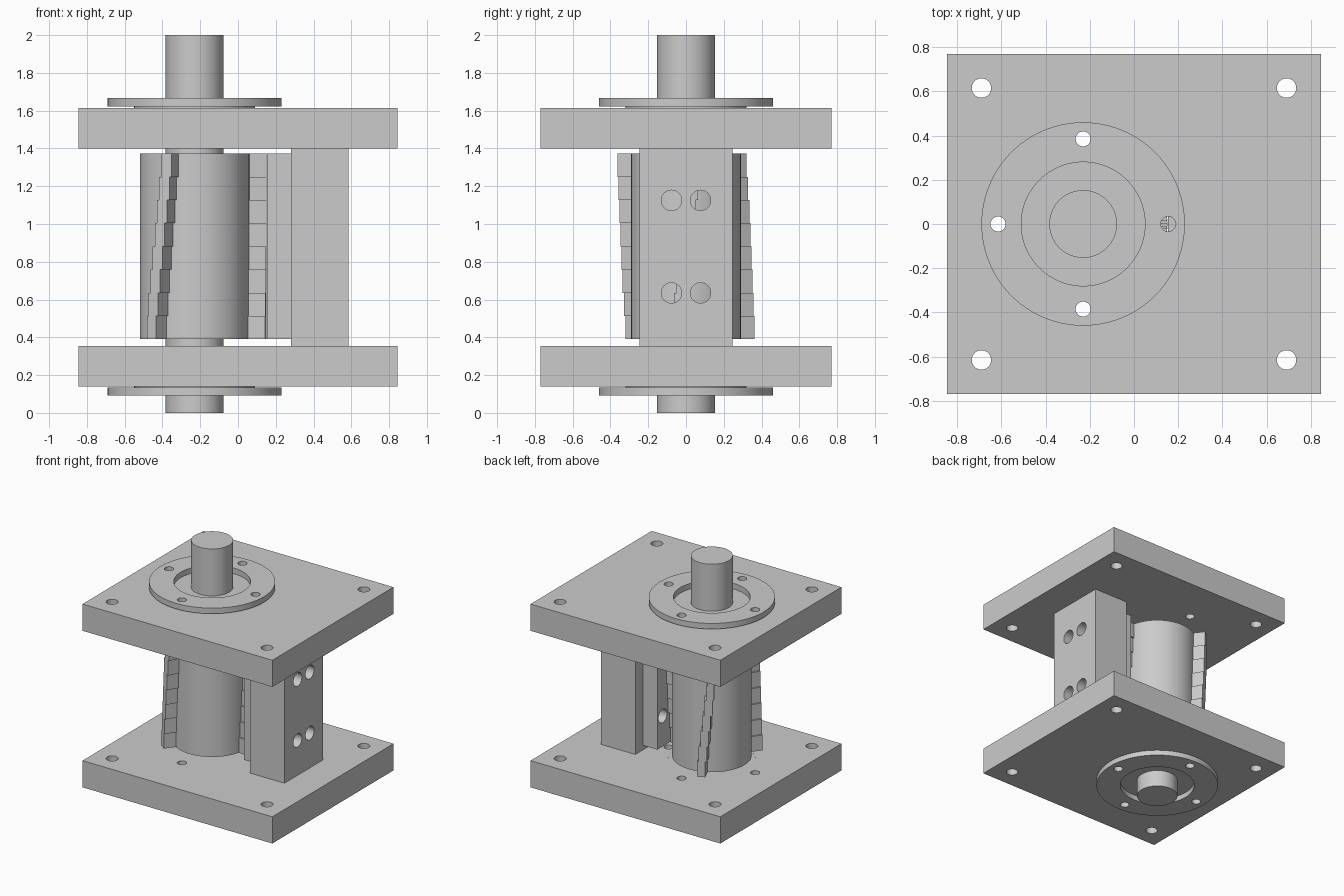
import bpy, bmesh, math
from mathutils import Matrix, Vector

if "Cube" in bpy.data.objects:
    bpy.data.objects.remove(bpy.data.objects["Cube"], do_unlink=True)

grey = bpy.data.materials.new("machined grey")
grey.use_nodes = True
COLOUR = (0.6, 0.6, 0.6, 1)
grey.diffuse_color = COLOUR
grey.node_tree.nodes["Principled BSDF"].inputs["Base Color"].default_value = COLOUR

AXIS = -0.23            # x of the shaft axis
ROTOR_LOW, ROTOR_HIGH = 0.39, 1.373


def make(name, bm):
    mesh = bpy.data.meshes.new(name)
    bm.to_mesh(mesh)
    bm.free()
    mesh.materials.append(grey)
    obj = bpy.data.objects.new(name, mesh)
    bpy.context.collection.objects.link(obj)
    return obj


def add_box(bm, low, high, turn=Matrix()):
    low, high = Vector(low), Vector(high)
    m = turn @ Matrix.Translation((low + high) / 2) @ Matrix.Diagonal((*(high - low), 1))
    bmesh.ops.create_cube(bm, size=1, matrix=m)


def box(name, low, high):
    bm = bmesh.new()
    add_box(bm, low, high)
    return make(name, bm)


def cylinder(name, x, y, r, z0, z1, segments=96):
    bm = bmesh.new()
    bmesh.ops.create_cone(bm, cap_ends=True, segments=segments, radius1=r, radius2=r,
                          depth=z1 - z0, matrix=Matrix.Translation((x, y, (z0 + z1) / 2)))
    return make(name, bm)


def drill(obj, cutters):
    """Cut each cutter out of obj, then discard the cutters."""
    for c in cutters:
        c.hide_render = True
        mod = obj.modifiers.new("hole", 'BOOLEAN')
        mod.operation, mod.solver, mod.object = 'DIFFERENCE', 'EXACT', c
    depsgraph = bpy.context.evaluated_depsgraph_get()
    mesh = bpy.data.meshes.new_from_object(obj.evaluated_get(depsgraph))
    obj.modifiers.clear()
    obj.data = mesh
    for c in cutters:
        bpy.data.objects.remove(c, do_unlink=True)


def bolt_circle():
    """Four through holes around the shaft."""
    return [cylinder("cutter", AXIS + 0.385 * dx, 0.385 * dy, 0.034, -1, 3, 32)
            for dx, dy in ((1, 0), (0, 1), (-1, 0), (0, -1))]


# Shaft
cylinder("shaft", AXIS, 0, 0.153, 0, 2)

# End plates, flanges and bearings
for side, z0, z1, f0, f1, b0, b1 in (
        ("lower", 0.14, 0.355, 0.093, 0.135, 0.135, 0.354),
        ("upper", 1.40, 1.615, 1.622, 1.667, 1.401, 1.622)):
    plate = box(side + "_plate", (-0.845, -0.77, z0), (0.845, 0.77, z1))
    corners = [cylinder("cutter", sx * 0.69, sy * 0.615, 0.044, -1, 3, 32)
               for sx in (-1, 1) for sy in (-1, 1)]
    drill(plate, corners + bolt_circle() + [cylinder("cutter", AXIS, 0, 0.32, -1, 3)])

    flange = cylinder(side + "_flange", AXIS, 0, 0.46, f0, f1)
    drill(flange, bolt_circle() + [cylinder("cutter", AXIS, 0, 0.28, -1, 3)])

    bearing = cylinder(side + "_bearing", AXIS, 0, 0.32, b0, b1)
    drill(bearing, [cylinder("cutter", AXIS, 0, 0.153, -1, 3)])

# Rotor drum
cylinder("rotor", AXIS, 0, 0.29, ROTOR_LOW, ROTOR_HIGH)

# Three rotor blades, each a stack of steps twisted about the axis
STEPS = 8
height = (ROTOR_HIGH - ROTOR_LOW) / STEPS
for k in range(3):
    bm = bmesh.new()
    for i in range(STEPS):
        angle = math.radians(120 * k + 2 * (i - 3.5))
        turn = Matrix.Translation((AXIS, 0, 0)) @ Matrix.Rotation(angle, 4, 'Z')
        z = ROTOR_LOW + i * height
        add_box(bm, (0.27, -0.03, z), (0.38, 0.03, z + height), turn)
    make(f"rotor_blade_{k + 1}", bm)


# Column and fixed blade, with four bolt holes along x
def side_holes():
    cutters = []
    for y in (-0.077, 0.077):
        for z in (0.635, 1.125):
            bm = bmesh.new()
            m = Matrix.Translation((0.4, y, z)) @ Matrix.Rotation(math.pi / 2, 4, 'Y')
            bmesh.ops.create_cone(bm, cap_ends=True, segments=32, radius1=0.054,
                                  radius2=0.054, depth=1, matrix=m)
            cutters.append(make("cutter", bm))
    return cutters


column = box("column", (0.28, -0.245, 0.355), (0.585, 0.245, 1.40))
drill(column, side_holes())
fixed_blade = box("fixed_blade", (0.153, -0.145, ROTOR_LOW), (0.28, 0.145, ROTOR_HIGH))
drill(fixed_blade, side_holes())

# Smooth the round walls, keep edges sharp
bpy.ops.object.select_all(action='DESELECT')
for obj in bpy.context.collection.objects:
    if obj.type == 'MESH' and grey.name in obj.data.materials:
        obj.select_set(True)
        bpy.context.view_layer.objects.active = obj
bpy.ops.object.shade_smooth_by_angle(angle=math.radians(30))
